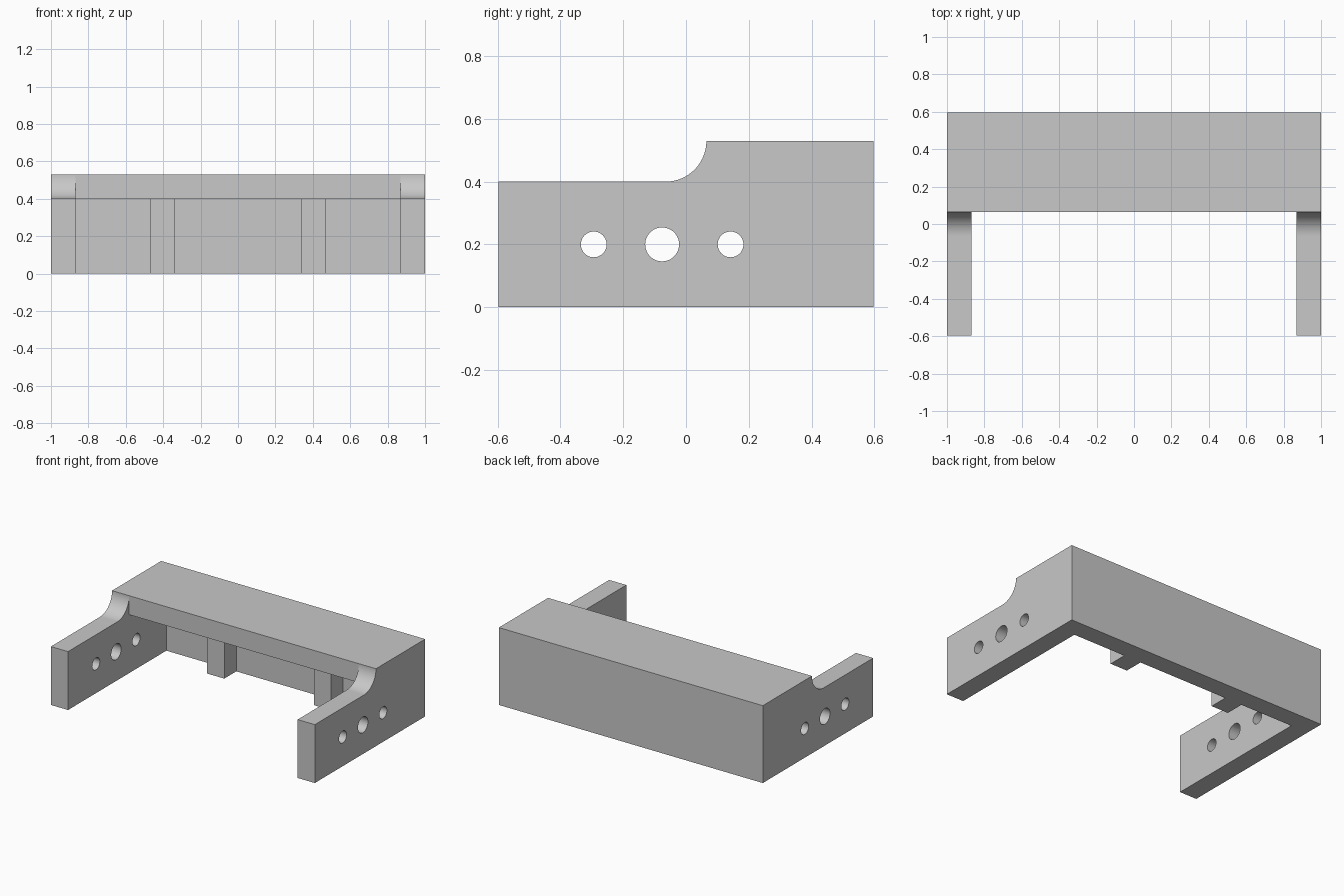
import bpy
import bmesh
import math
from mathutils import Vector

cube = bpy.data.objects.get("Cube")
if cube:
    bpy.data.objects.remove(cube, do_unlink=True)

# Main dimensions
W, D, H = 1.0, 0.597, 0.53      # half width, half depth, height
T = 0.13                        # wall thickness
ARM_TOP = H - T
SHELF_FRONT = 0.065
WALL_FRONT = D - T

grey = bpy.data.materials.new("plain grey")
grey.use_nodes = True
colour = (0.58, 0.58, 0.58, 1)
grey.diffuse_color = colour
grey.node_tree.nodes["Principled BSDF"].inputs["Base Color"].default_value = colour


def prism(name, outline, sweep):
    """Sweep a closed outline of 3D points along a vector."""
    bm = bmesh.new()
    face = bm.faces.new([bm.verts.new(p) for p in outline])
    moved = bmesh.ops.extrude_face_region(bm, geom=[face])["geom"]
    verts = [v for v in moved if isinstance(v, bmesh.types.BMVert)]
    bmesh.ops.translate(bm, verts=verts, vec=Vector(sweep))
    bmesh.ops.recalc_face_normals(bm, faces=bm.faces)
    mesh = bpy.data.meshes.new(name)
    bm.to_mesh(mesh)
    bm.free()
    mesh.materials.append(grey)
    obj = bpy.data.objects.new(name, mesh)
    bpy.context.collection.objects.link(obj)
    return obj


def cut(target, cutter):
    cutter.hide_render = True
    mod = target.modifiers.new("cut", 'BOOLEAN')
    mod.operation = 'DIFFERENCE'
    mod.solver = 'EXACT'
    mod.object = cutter
    bpy.ops.object.modifier_apply(modifier=mod.name)
    bpy.data.objects.remove(cutter, do_unlink=True)


# Side profile with the concave fillet, swept across the full width
profile = [(-D, 0), (D, 0), (D, H)]
for i in range(25):
    a = -math.pi / 2 * i / 24
    profile.append((SHELF_FRONT - T + T * math.cos(a), H + T * math.sin(a)))
profile.append((-D, ARM_TOP))
frame = prism("bracket_frame", [(-W, y, z) for y, z in profile], (2 * W, 0, 0))
bpy.context.view_layer.objects.active = frame
frame.select_set(True)

# Opening below the shelf; its notched plan leaves two ribs on the back wall
inner = W - T
half = [(0.34, WALL_FRONT), (0.34, WALL_FRONT - T), (0.47, WALL_FRONT - T),
        (0.47, WALL_FRONT), (inner, WALL_FRONT), (inner, -1)]
plan = half + [(-x, y) for x, y in reversed(half)]
cut(frame, prism("opening_cutter", [(x, y, -1) for x, y in plan],
                 (0, 0, 1 + ARM_TOP)))

# Space between the arms in front of the shelf
gap = [(-inner, -1), (inner, -1), (inner, SHELF_FRONT), (-inner, SHELF_FRONT)]
cut(frame, prism("gap_cutter", [(x, y, 0.2) for x, y in gap], (0, 0, 1)))

# Three round holes through both arms
for y, r in ((-0.294, 0.041), (-0.076, 0.054), (0.142, 0.041)):
    ring = [(-1.2, y + r * math.cos(math.tau * i / 48),
             0.2 + r * math.sin(math.tau * i / 48)) for i in range(48)]
    cut(frame, prism("hole_cutter", ring, (2.4, 0, 0)))

bpy.ops.object.shade_smooth_by_angle(angle=math.radians(30))
